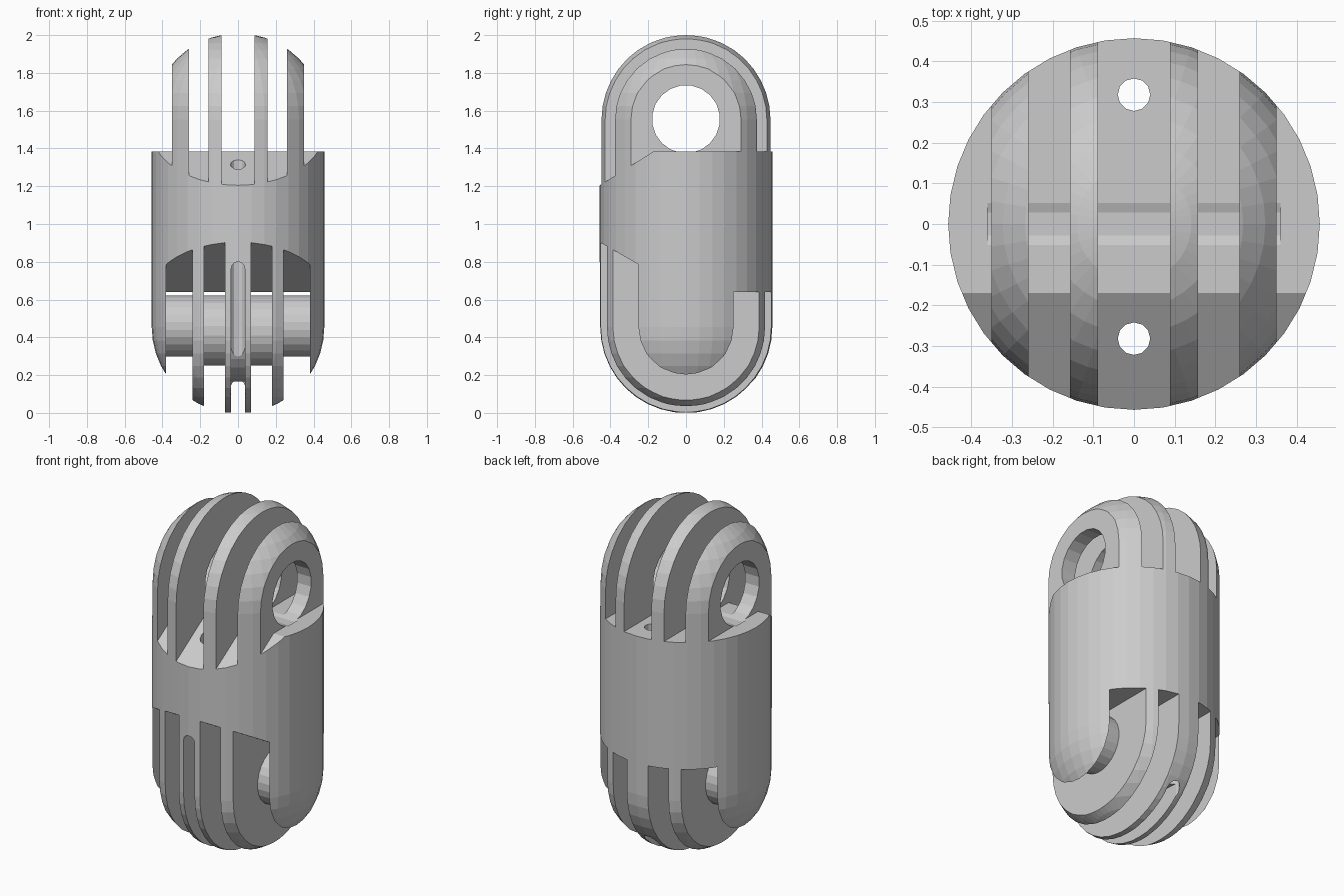
import bpy, bmesh
from math import sin, cos, pi, radians

if "Cube" in bpy.data.objects:
    bpy.data.objects.remove(bpy.data.objects["Cube"])

R = 0.457             # capsule radius
Z_LOW, Z_TOP = 0.455, 1.552   # hinge heights


def finish(bm, name):
    bmesh.ops.remove_doubles(bm, verts=bm.verts, dist=1e-5)
    bmesh.ops.recalc_face_normals(bm, faces=bm.faces)
    me = bpy.data.meshes.new(name)
    bm.to_mesh(me)
    bm.free()
    ob = bpy.data.objects.new(name, me)
    bpy.context.collection.objects.link(ob)
    return ob


def prism(name, profile, x0, x1):
    """Extrude a (y, z) outline along x."""
    bm = bmesh.new()
    face = bm.faces.new([bm.verts.new((x0, y, z)) for y, z in profile])
    ext = bmesh.ops.extrude_face_region(bm, geom=[face])
    verts = [v for v in ext["geom"] if isinstance(v, bmesh.types.BMVert)]
    bmesh.ops.translate(bm, verts=verts, vec=(x1 - x0, 0, 0))
    return finish(bm, name)


def circle(y, z, r, n):
    return [(y + r * cos(2 * pi * (i + .5) / n), z + r * sin(2 * pi * (i + .5) / n)) for i in range(n)]


def boolean(target, tool, op="DIFFERENCE"):
    mod = target.modifiers.new("bool", "BOOLEAN")
    mod.operation, mod.solver, mod.object = op, "EXACT", tool
    bpy.context.view_layer.objects.active = target
    bpy.ops.object.modifier_apply(modifier=mod.name)
    bpy.data.objects.remove(tool)


# Capsule body: revolved half-stadium outline
bm = bmesh.new()
N = 10
outline = [(R * sin(pi / 2 * i / N), Z_LOW - R * cos(pi / 2 * i / N)) for i in range(N + 1)]
outline += [(R * cos(pi / 2 * i / N), Z_TOP + R * sin(pi / 2 * i / N)) for i in range(N + 1)]
vs = [bm.verts.new((r, 0, z)) for r, z in outline]
edges = [bm.edges.new(p) for p in zip(vs, vs[1:])]
bmesh.ops.spin(bm, geom=vs + edges, cent=(0, 0, 0), axis=(0, 0, 1),
               angle=2 * pi, steps=40, use_duplicate=False)
body = finish(bm, "link_body")

# Upper slots leave four fingers; the floor slopes down at the front
top_cut = [(-.6, 1.115), (-.17, 1.385), (.6, 1.385), (.6, 2.2), (-.6, 2.2)]
for a, b in [(-.7, -.35), (-.26, -.157), (-.088, .088), (.157, .26), (.35, .7)]:
    boolean(body, prism("slot", top_cut, a, b))

# Lower slots leave two ears, two thin fingers and a centre finger
low_cut = [(-.6, .987), (0, .64), (.6, .64), (.6, -.2), (-.6, -.2)]
for a, b in [(-.38, -.24), (-.18, -.068), (.068, .18), (.24, .38)]:
    boolean(body, prism("slot", low_cut, a, b))

# Hinge hole through the upper fingers
boolean(body, prism("hole", circle(0, 1.555, .18, 20), -.36, .36))

# Cord groove around the centre finger, with a rounded upper end
groove = [(-.6, .765), (-.29, .765)]
groove += [(.29 * cos(radians(a)), Z_LOW + .29 * sin(radians(a))) for a in range(180, 301, 12)]
groove += [(.32, .19), (.32, -.2), (-.6, -.2)]
boolean(body, prism("groove", groove, -.036, .036))


def rod(loc, r, depth, rot=(0, 0, 0), n=12):
    bpy.ops.mesh.primitive_cylinder_add(vertices=n, radius=r, depth=depth, location=loc, rotation=rot)
    return bpy.context.object


boolean(body, rod((0, -.45, .764), .0362, .32, (pi / 2, 0, 0)))

# Vertical cord holes
for y in (-.282, .318):
    boolean(body, rod((0, y, .75), .04, 1.9))

# Hinge pin between the ears, thicker between the thin fingers
boolean(body, prism("hinge_pin", circle(0, .46, .162, 24), -.4, .4), "UNION")
boolean(body, prism("pin_core", circle(0, .435, .186, 24), -.2, -.05), "UNION")
boolean(body, prism("pin_core", circle(0, .435, .186, 24), .05, .2), "UNION")
